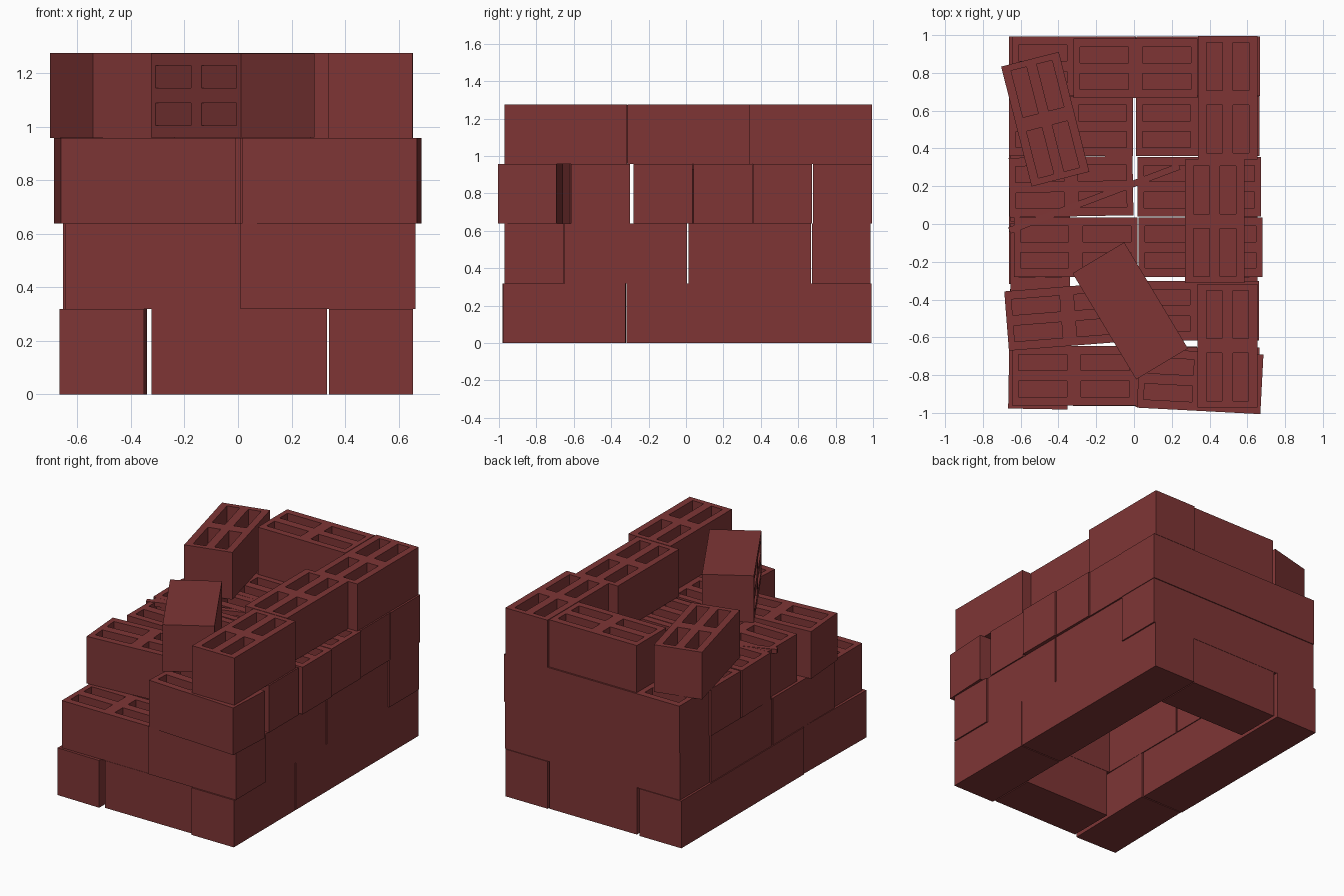
import bpy, bmesh, math
from mathutils import Matrix, Vector

if "Cube" in bpy.data.objects:
    bpy.data.objects.remove(bpy.data.objects["Cube"])

L, W, H = 0.655, 0.315, 0.319      # block length (y), width (x), height (z)
HOLE_DEPTH = 0.25

brick = bpy.data.materials.new("brick_red")
brick.diffuse_color = (0.21, 0.036, 0.036, 1)
brick.use_nodes = True
brick.node_tree.nodes["Principled BSDF"].inputs["Base Color"].default_value = brick.diffuse_color


def make_block_mesh():
    """Block along y with four recessed cells in its top and a closed bottom."""
    xs = [-W / 2, -0.112, -0.028, 0.028, 0.112, W / 2]
    ys = [-L / 2, -0.293, -0.038, 0.038, 0.293, L / 2]
    bm = bmesh.new()
    v = [[bm.verts.new((x, y, H)) for y in ys] for x in xs]
    cells = []
    for i in range(5):
        for j in range(5):
            f = bm.faces.new((v[i][j], v[i + 1][j], v[i + 1][j + 1], v[i][j + 1]))
            if i in (1, 3) and j in (1, 3):
                cells.append(f)
    # outer walls and bottom
    rim = [e for e in bm.edges if e.is_boundary]
    ext = bmesh.ops.extrude_edge_only(bm, edges=rim)["geom"]
    for g in ext:
        if isinstance(g, bmesh.types.BMVert):
            g.co.z = 0
    low = [g for g in ext if isinstance(g, bmesh.types.BMEdge)]
    bmesh.ops.contextual_create(bm, geom=low)
    # recessed cells
    for f in bmesh.ops.extrude_discrete_faces(bm, faces=cells)["faces"]:
        for vert in f.verts:
            vert.co.z = H - HOLE_DEPTH
    bmesh.ops.recalc_face_normals(bm, faces=bm.faces)
    me = bpy.data.meshes.new("block")
    bm.to_mesh(me)
    bm.free()
    me.materials.append(brick)
    return me


mesh = make_block_mesh()


def block(name, x, y, layer, turn=0.0):
    ob = bpy.data.objects.new(name, mesh)
    ob.location = (x, y, layer * H)
    ob.rotation_euler = (0, 0, math.radians(turn))
    bpy.context.collection.objects.link(ob)
    return ob


# Bottom course: a ring of eight blocks
for i, y in enumerate((-0.652, 0.01, 0.665)):
    block(f"base_right_{i}", 0.497, y, 0)
    block(f"base_left_{i}", -0.503, y, 0, -1 if i == 0 else 0)
block("base_front", 0.005, -0.805, 0, 90)
block("base_back", 0.005, 0.828, 0, 90)

# Second course: ring with staggered joints
for side, x in (("left", -0.318), ("right", 0.336)):
    block(f"second_front_{side}", x, -0.803 if x < 0 else -0.812, 1, 90)
    block(f"second_back_{side}", x, 0.83, 1, 90)
    sx = math.copysign(0.497, x)
    block(f"second_side_{side}_0", sx, -0.322, 1)
    block(f"second_side_{side}_1", sx, 0.342, 1)

# Third course: crosswise rows of two
rows = [  # y, left x, left turn, right x, right turn
    (-0.458, -0.348, 94.5, 0.335, 90),
    (-0.122, -0.308, 90, 0.352, 90),
    (0.198, -0.333, 91, 0.345, 90),
    (0.517, -0.333, 90, 0.337, 90),
    (0.836, -0.318, 90, 0.340, 90),
]
for i, (y, lx, lt, rx, rt) in enumerate(rows):
    block(f"third_left_{i}", lx, y - (0.03 if i == 0 else 0), 2, lt)
    block(f"third_right_{i}", rx, y, 2, rt)
block("third_front_right", 0.35, -0.832, 2, 87)

# Top course: right wall, back wall and loose blocks
block("top_right_front", 0.495, -0.644, 3)
block("top_right_middle", 0.428, 0.015, 3)
block("top_right_back", 0.497, 0.668, 3)
block("top_back", 0.008, 0.825, 3, 90)
block("top_left_loose", -0.47, 0.555, 3, 14.3)

# Block lying on its side, cells facing front left
tipped = block("top_tipped", 0, 0, 3)
tipped.matrix_world = (Matrix.Translation((-0.02, -0.46, 3.5 * H))
                       @ Matrix.Rotation(math.radians(31), 4, "Z")
                       @ Matrix.Rotation(math.radians(-90), 4, "Y")
                       @ Matrix.Translation((0, 0, -H / 2)))

# Thin bar sunk at a slant into the third course
a, b = Vector((-0.66, -0.035, 0.945)), Vector((0.24, 0.305, 0.938))
bm = bmesh.new()
bmesh.ops.create_cube(bm, size=1)
bmesh.ops.scale(bm, vec=((b - a).length, 0.035, 0.03), verts=bm.verts)
bar_mesh = bpy.data.meshes.new("bar")
bm.to_mesh(bar_mesh)
bm.free()
bar_mesh.materials.append(brick)
bar = bpy.data.objects.new("slanted_bar", bar_mesh)
bar.location = (a + b) / 2
bar.rotation_euler = (0, math.asin((a.z - b.z) / (b - a).length),
                      math.atan2(b.y - a.y, b.x - a.x))
bpy.context.collection.objects.link(bar)
